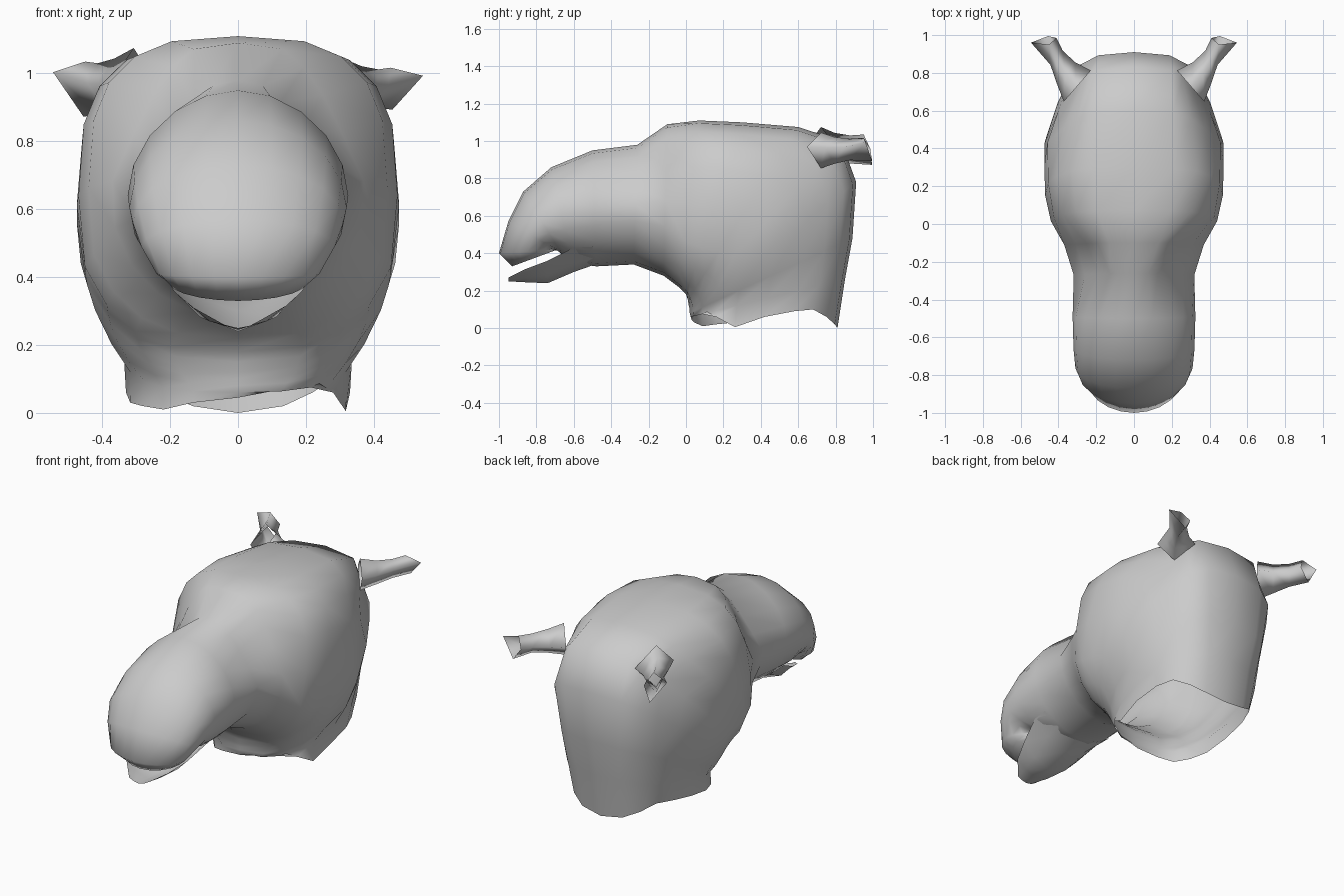
import bpy, bmesh, math
from mathutils import Vector

if "Cube" in bpy.data.objects:
    bpy.data.objects.remove(bpy.data.objects["Cube"])

SEG = 20

def make(name, bm):
    bmesh.ops.recalc_face_normals(bm, faces=bm.faces)
    me = bpy.data.meshes.new(name)
    bm.to_mesh(me)
    bm.free()
    ob = bpy.data.objects.new(name, me)
    bpy.context.collection.objects.link(ob)
    for p in me.polygons:
        p.use_smooth = True
    return ob

def loft(bm, rows, closed):
    n = len(rows[0])
    for a, b in zip(rows, rows[1:]):
        for i in range(n if closed else n - 1):
            j = (i + 1) % n
            bm.faces.new((a[i], a[j], b[j], b[i]))

def spow(v, e):
    return math.copysign(abs(v) ** e, v)

def ring(bm, ty, tz, by, bz, w, n):
    """Superellipse in the tilted plane through a top and a bottom point."""
    top, bot = Vector((0, ty, tz)), Vector((0, by, bz))
    mid, half = (top + bot) / 2, (top - bot) / 2
    out = []
    for i in range(SEG):
        a = 2 * math.pi * i / SEG
        p = mid + half * spow(math.cos(a), 2 / n)
        p.x = w * spow(math.sin(a), 2 / n)
        out.append(bm.verts.new(p))
    return out

# Head: rings fan from the upper lip, along the snout, round to the neck opening
# (top y, top z, bottom y, bottom z, half width, squareness)
sections = [
    (-.93, .33, -.66, .43, .20, 1.9),
    (-1.0, .40, -.69, .42, .24, 1.9),
    (-.95, .57, -.68, .41, .285, 1.9),
    (-.87, .73, -.66, .39, .31, 2.0),
    (-.72, .86, -.61, .35, .32, 2.0),
    (-.50, .95, -.48, .33, .325, 1.9),
    (-.26, .98, -.28, .34, .32, 1.85),
    (-.10, 1.09, -.12, .28, .38, 2.2),
    (.07, 1.11, -.04, .22, .44, 2.9),
    (.30, 1.10, .00, .18, .47, 3.0),
    (.60, 1.075, .01, .15, .475, 2.8),
    (.83, 1.00, .015, .12, .475, 2.7),
    (.91, .78, .02, .10, .465, 2.6),
    (.89, .48, .02, .08, .43, 2.5),
    (.85, .26, .025, .06, .38, 2.6),
    (.81, .08, .03, .04, .33, 2.6),
]
bm = bmesh.new()
rings = [ring(bm, *s) for s in sections]
loft(bm, rings, True)
bm.faces.new(rings[0])

# Throat narrows towards the neck
for r in rings[8:-1]:
    for v in r:
        v.co.x *= 1 - .4 * max(0, .45 - v.co.z)

# Eye sockets, pinched skin in front of the ears, hollows behind the cheeks
dents = [((.25, -.16, .86), .24, .08), ((.42, .70, .86), .26, .09),
         ((.40, .70, .48), .24, .06)]
for v in bm.verts:
    for c, r, amt in dents:
        d = (Vector((abs(v.co.x), v.co.y, v.co.z)) - Vector(c)).length
        if d < r:
            v.co.x -= math.copysign(amt * (1 - (d / r) ** 2), v.co.x)

# Ragged neck edge, from the back round by the right side
edge = [0, .02, .06, .10, .09, .06, .005, .06, .10, .07,
        .045, .03, .01, .02, .03, .06, .09, .10, .06, .02]
for v, z in zip(rings[-1], edge):
    v.co.z = z
make("head", bm)

# Lower jaw: shallow tray that drops open at the lips
bm = bmesh.new()
rows = []
for y, z, w, rise in [(-.50, .335, .24, .10), (-.60, .30, .23, .13),
                      (-.74, .24, .19, .12), (-.86, .245, .14, .07),
                      (-.95, .25, .06, .02)]:
    rows.append([bm.verts.new((w * t, y, z + rise * abs(t) ** 2))
                 for t in (-1, -.6, 0, .6, 1)])
loft(bm, rows, False)
make("lower_jaw", bm)

# Ears: open four-sided funnels pointing out and back
def ear(name, side, grow):
    bm = bmesh.new()
    rows = []
    for x, y, z, w, h in [(.30, .73, .95, .11, .10), (.36, .80, .95, .075, .075),
                          (.41, .88, .955, .05, .06)]:
        rows.append([bm.verts.new((side * (x + .65 * a * w), y - .75 * a * w, z + b * h * grow))
                     for a, b in ((1, .2), (.1, 1), (-1, 0), (.1, -1))])
    tips = [(.545, .96, .995), (.45, .95, 1.02), (.41, .985, .96), (.455, .995, .89)]
    rows.append([bm.verts.new((side * x, y, .96 + (z - .96) * grow)) for x, y, z in tips])
    loft(bm, rows, True)
    make(name, bm)

ear("ear_right", 1, .95)
ear("ear_left", -1, 1.25)
